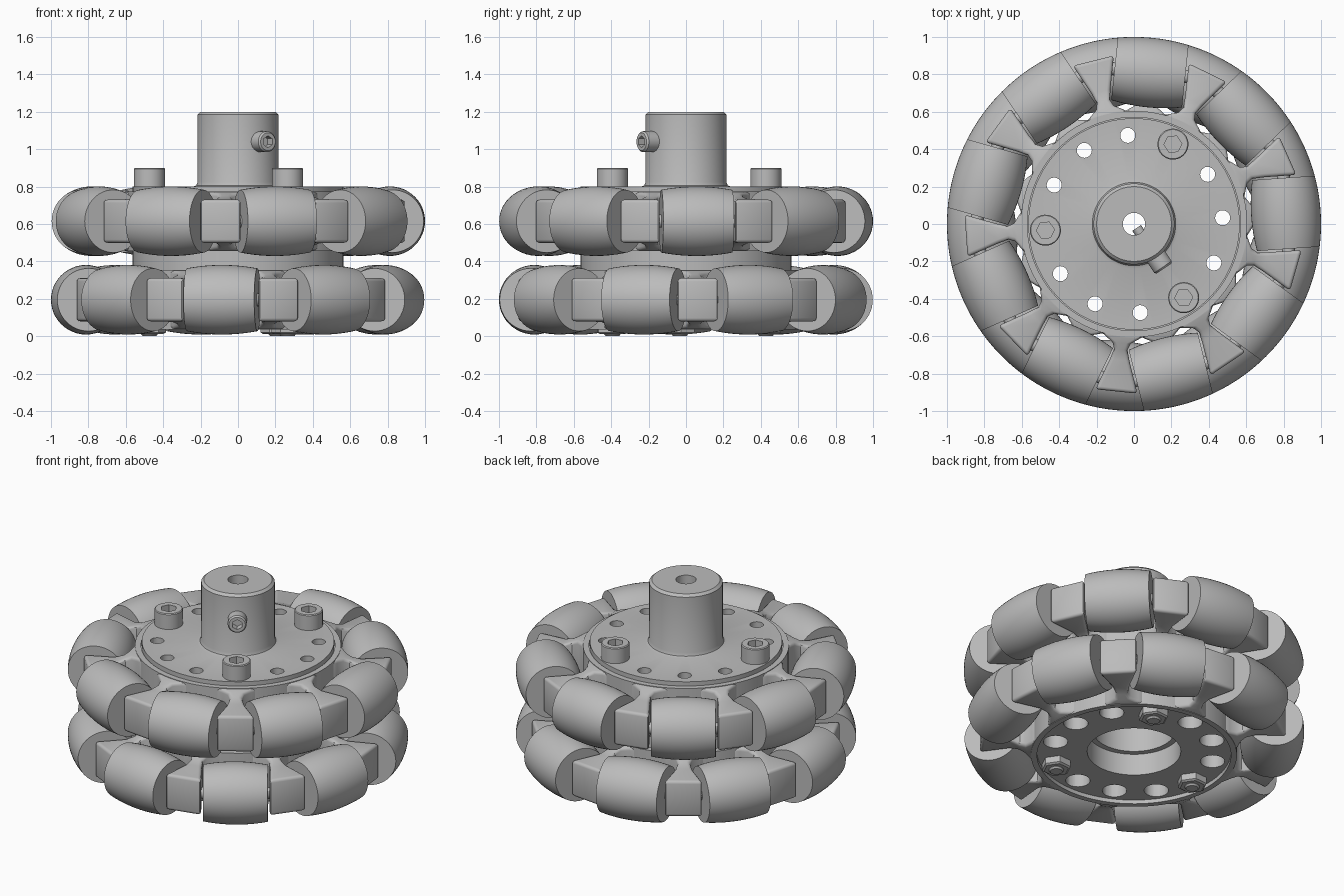
import bpy, bmesh
from math import radians, sqrt, pi
from mathutils import Matrix

cube = bpy.data.objects.get("Cube")
if cube:
    bpy.data.objects.remove(cube)

grey = bpy.data.materials.new("metal_grey")
grey.use_nodes = True
grey.diffuse_color = (0.5, 0.5, 0.5, 1)
grey.node_tree.nodes["Principled BSDF"].inputs["Base Color"].default_value = (0.5, 0.5, 0.5, 1)

ROWS = {"lower": (0.195, 24), "upper": (0.615, 4)}   # height, angle of first roller
COUNT = 9
AXLE_R, ROLLER_R, HALF = 0.814, 0.186, 0.19
BOLT_R = 0.475


def turn(deg):
    return Matrix.Rotation(radians(deg), 4, 'Z')


def make(name, bm, matrix=Matrix()):
    bmesh.ops.recalc_face_normals(bm, faces=bm.faces)
    mesh = bpy.data.meshes.new(name)
    bm.to_mesh(mesh)
    bm.free()
    mesh.transform(matrix)
    mesh.materials.append(grey)
    ob = bpy.data.objects.new(name, mesh)
    bpy.context.collection.objects.link(ob)
    return smooth(ob)


def smooth(ob):
    ob.data.shade_smooth()
    ob.data.set_sharp_from_angle(angle=radians(30))
    return ob


def lathe(profile, steps=64, closed=True):
    """Spin (radius, z) points around z; open profiles get end caps."""
    bm = bmesh.new()
    rings = []
    for r, z in profile:
        rings.append([bm.verts.new(Matrix.Rotation(2 * pi * i / steps, 3, 'Z') @ Matrix.Translation((r, 0, z)).translation)
                      for i in range(steps)])
    pairs = list(zip(rings, rings[1:]))
    if closed:
        pairs.append((rings[-1], rings[0]))
    else:
        bm.faces.new(rings[0])
        bm.faces.new(rings[-1])
    for a, b in pairs:
        for i in range(steps):
            j = (i + 1) % steps
            bm.faces.new((a[i], a[j], b[j], b[i]))
    return bm


def rod(r, z0, z1, steps=32):
    return lathe([(r, z0), (r, z1)], steps, closed=False)


def apply_mods(ob):
    graph = bpy.context.evaluated_depsgraph_get()
    mesh = bpy.data.meshes.new_from_object(ob.evaluated_get(graph))
    ob.modifiers.clear()
    ob.data = mesh
    return smooth(ob)


def cut(ob, cutters):
    for c in cutters:
        mod = ob.modifiers.new("cut", 'BOOLEAN')
        mod.operation, mod.solver, mod.object = 'DIFFERENCE', 'EXACT', c
    apply_mods(ob)
    for c in cutters:
        bpy.data.objects.remove(c)


def hole_ring(r, z0, z1):
    return [make("hole_cutter", rod(r, z0, z1, 24), turn(4 + 30 * i) @ Matrix.Translation((BOLT_R, 0, 0)))
            for i in range(12)]


# Wheel core: two recessed rims joined by a narrower spacer, stepped bore
core = make("wheel_core", lathe([
    (0.275, 0.06), (0.57, 0.06), (0.57, 0.035), (0.605, 0.035), (0.605, 0.355),
    (0.565, 0.355), (0.565, 0.455), (0.605, 0.455), (0.605, 0.775), (0.57, 0.775),
    (0.57, 0.75), (0.24, 0.75), (0.24, 0.2), (0.275, 0.2)], 96))
cut(core, hole_ring(0.072, -0.1, 0.9))

# Mounting plate with shaft collar
plate = make("shaft_hub", lathe([
    (0.06, 0.752), (0.565, 0.752), (0.565, 0.8), (0.24, 0.8), (0.223, 0.806), (0.216, 0.825),
    (0.216, 1.185), (0.2, 1.2), (0.06, 1.2)], 96))
cut(plate, hole_ring(0.04, 0.6, 0.9))

# Spoke shape: cross-sections of (radius, half width, half height)
SECTIONS = [(0.58, 0.13, 0.158), (0.61, 0.09, 0.156), (0.64, 0.048, 0.15),
            (0.675, 0.036, 0.135), (0.73, 0.052, 0.118), (0.9, 0.113, 0.116)]


def spoke_shape():
    bm = bmesh.new()
    loops = [[bm.verts.new((r, w * sy, h * sz)) for sy, sz in ((-1, -1), (1, -1), (1, 1), (-1, 1))]
             for r, w, h in SECTIONS]
    for a, b in zip(loops, loops[1:]):
        for i in range(4):
            j = (i + 1) % 4
            bm.faces.new((a[i], a[j], b[j], b[i]))
    bm.faces.new(loops[0])
    bm.faces.new(loops[-1])
    return bm


# Barrel profile follows the wheel's outer circle
N = 12
barrel = []
for k in range(N + 1):
    s = HALF * (2 * k / N - 1)
    barrel.append((sqrt(1 - s * s) - AXLE_R, s))

for row, (z, start) in ROWS.items():
    for i in range(COUNT):
        a = start + i * 360 / COUNT
        place = turn(a) @ Matrix.Translation((AXLE_R, 0, z)) @ Matrix.Rotation(pi / 2, 4, 'X')
        make(f"{row}_roller_{i + 1}", lathe(barrel, 48, closed=False), place)
        make(f"{row}_axle_{i + 1}", rod(0.035, -0.22, 0.22, 16), place)
        spoke = make(f"{row}_spoke_{i + 1}", spoke_shape(),
                     turn(a + 180 / COUNT) @ Matrix.Translation((0, 0, z)))
        bevel = spoke.modifiers.new("round", 'BEVEL')
        bevel.width, bevel.segments, bevel.limit_method = 0.018, 3, 'ANGLE'
        bevel.angle_limit = radians(50)
        apply_mods(spoke)

# Three socket-head bolts with nuts underneath
for i in range(3):
    place = turn(64 + 120 * i) @ Matrix.Translation((BOLT_R, 0, 0))
    head = make(f"bolt_head_{i + 1}", lathe([(0.083, 0.798), (0.083, 0.895), (0.078, 0.9)], 32, False), place)
    cut(head, [make("socket_cutter", rod(0.048, 0.85, 1.0, 6), place)])
    make(f"bolt_shank_{i + 1}", lathe([(0.036, 0), (0.044, 0.01), (0.044, 0.82)], 24, False), place)
    make(f"nut_{i + 1}", lathe([(0.075, 0.012), (0.088, 0.02), (0.088, 0.07)], 6, False), place)

# Clamping screw in the side of the collar
place = turn(-56) @ Matrix.Translation((0, 0, 1.04)) @ Matrix.Rotation(pi / 2, 4, 'Y')
screw = make("clamp_screw_head", lathe([(0.056, 0.19), (0.056, 0.277), (0.048, 0.287)], 32, False), place)
cut(screw, [make("socket_cutter", rod(0.032, 0.24, 0.4, 6), place)])
make("clamp_screw_tip", rod(0.028, 0.025, 0.2, 16), place)
